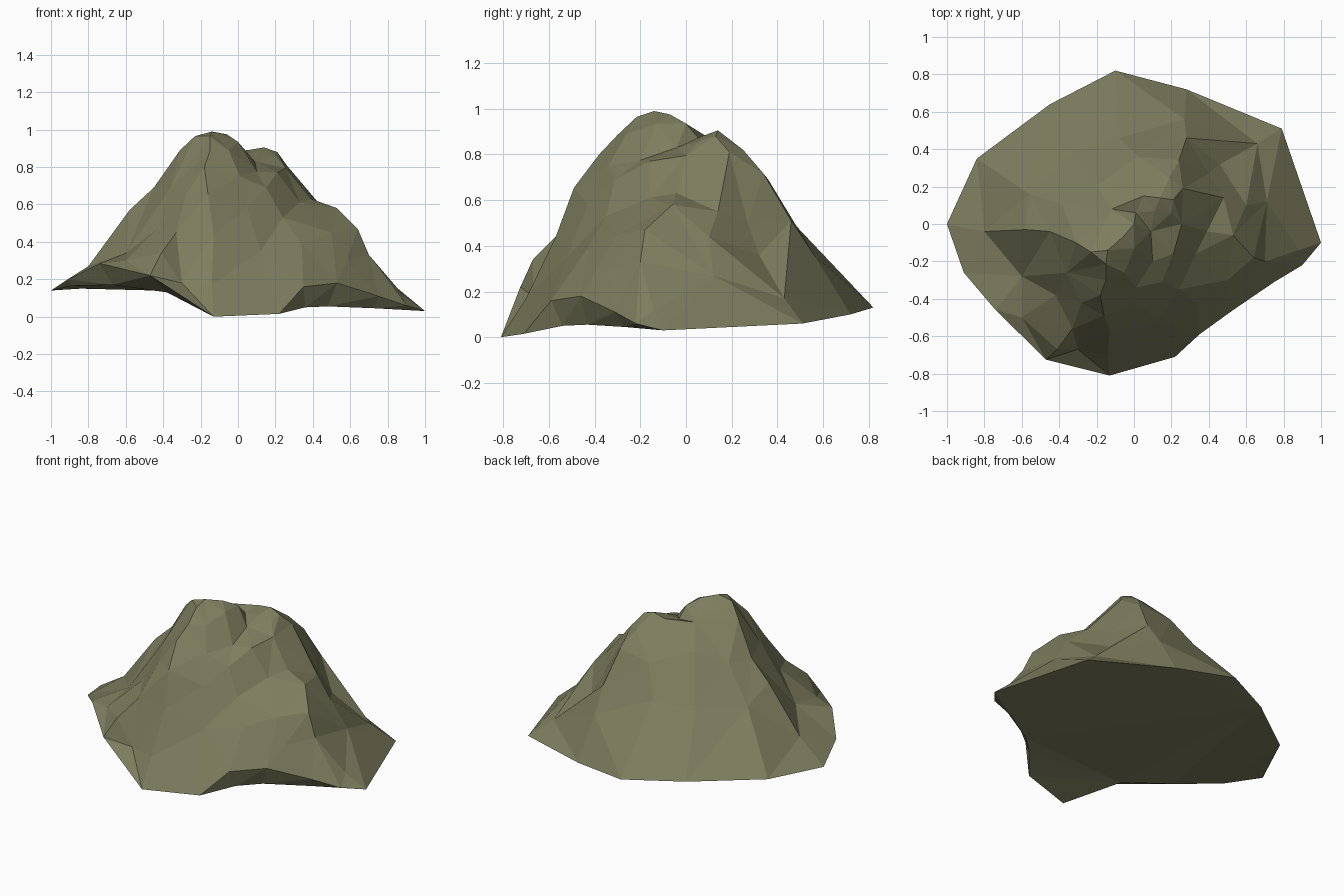
import bpy, bmesh
from mathutils import Vector
from mathutils.geometry import delaunay_2d_cdt

# Outer rim of the rock, counter-clockwise from the right
rim = [(1, -.1, .03), (.79, .51, .06), (.28, .72, .1), (-.1, .82, .13), (-.45, .64, .14),
       (-.84, .35, .15), (-1, 0, .14), (-.91, -.26, .2), (-.74, -.46, .285), (-.47, -.725, .22),
       (-.13, -.81, 0), (.22, -.71, .015), (.35, -.59, .16), (.53, -.46, .18),
       (.75, -.31, .11), (.9, -.22, .06)]
# Where the rim overhangs, the foot is set further in
foot = {7: (-.89, -.24, .165), 8: (-.67, -.44, .17), 9: (-.38, -.57, .13),
        12: (.36, -.54, .05), 13: (.48, -.43, .055), 14: (.73, -.27, .045)}

pts, edges = [Vector(p) for p in rim], []
n = len(rim)
edges += [(i, (i + 1) % n) for i in range(n)]


def ridge(*path):
    """Add a crease line whose edges are kept in the surface."""
    start = len(pts)
    pts.extend(Vector(p) for p in path)
    edges.extend((i, i + 1) for i in range(start, len(pts) - 1))


# Main summit: crown ring, front spine and left spine
ridge((-.31, -.1, .89), (-.23, -.15, .965), (-.14, -.14, .99), (-.06, -.07, .975), (0, 0, .935))
ridge((-.15, -.215, .965), (-.15, -.3, .885), (-.18, -.38, .8), (-.16, -.49, .655),
      (-.13, -.57, .44), (-.14, -.7, .17))
ridge((-.45, -.04, .69), (-.58, -.03, .57), (-.8, -.04, .27))
ridge((0, -.13, .935), (-.05, -.26, .89), (.01, -.34, .75), (.05, -.43, .58), (.12, -.52, .35))
# Cleft between the summits and the hollow below it
ridge((-.12, .08, .885), (.01, .06, .865), (.09, -.04, .83), (.1, -.2, .775))
# Second summit and its back ridges
ridge((.05, .15, .89), (.14, .14, .905), (.21, .13, .88), (.26, .19, .81))
ridge((.11, .07, .88), (.2, .06, .86))
ridge((.19, .25, .82), (.24, .34, .715), (.28, .46, .51), (.27, .56, .36))
ridge((.02, .36, .69), (-.08, .46, .51))
# Top and foot of the step down to the right shoulder
ridge((.15, -.31, .69), (.21, -.16, .77), (.255, 0, .795))
ridge((.24, -.35, .53), (.33, -.16, .61), (.39, -.04, .63), (.48, .14, .55))
# Right shoulder and its lower spurs
ridge((.53, -.06, .58), (.64, -.18, .47), (.7, -.2, .33), (.88, -.14, .12))
ridge((.34, -.43, .39), (.5, -.3, .45), (.58, -.34, .3))
ridge((.6, .1, .44), (.71, .12, .27))
ridge((.4, .27, .5), (.46, .32, .36), (.66, .43, .17))
# Left front ledge and the groove beside it
ridge((-.6, -.5, .3), (-.41, -.67, .34), (-.3, -.67, .18))
ridge((-.6, -.28, .34), (-.42, -.38, .48), (-.33, -.56, .45))
ridge((-.36, -.26, .69), (-.28, -.42, .65))
# Left back slope
ridge((-.2, .2, .76), (-.38, .1, .69), (-.56, .16, .48))
ridge((-.33, .38, .47),)

# Triangulate the surface in plan, then lift it to height
co, _, tris, orig, *_ = delaunay_2d_cdt([p.xy for p in pts], edges, [list(range(n))], 1, 1e-5)
bm = bmesh.new()
vmap = {}
for c, src in zip(co, orig):
    z = pts[src[0]].z if src else min(pts, key=lambda p: (p.xy - c).length).z
    v = bm.verts.new((c.x, c.y, z))
    for s in src:
        vmap[s] = v
bm.verts.ensure_lookup_table()
for t in tris:
    bm.faces.new([bm.verts[i] for i in t])

# Undercut walls and underside
base = [bm.verts.new(foot[i]) if i in foot else vmap[i] for i in range(n)]
for i in range(n):
    j = (i + 1) % n
    loop = list(dict.fromkeys([vmap[i], base[i], base[j], vmap[j]]))
    if len(loop) > 2:
        bm.faces.new(loop)
bm.faces.new(base)
bmesh.ops.triangulate(bm, faces=[f for f in bm.faces if len(f.verts) > 3])
bmesh.ops.recalc_face_normals(bm, faces=bm.faces)

mesh = bpy.data.meshes.new("rock")
bm.to_mesh(mesh)
bm.free()
rock = bpy.data.objects.new("rock", mesh)
bpy.context.collection.objects.link(rock)

# Olive stone colour
stone = bpy.data.materials.new("stone")
stone.diffuse_color = (.205, .205, .113, 1)
mesh.materials.append(stone)
